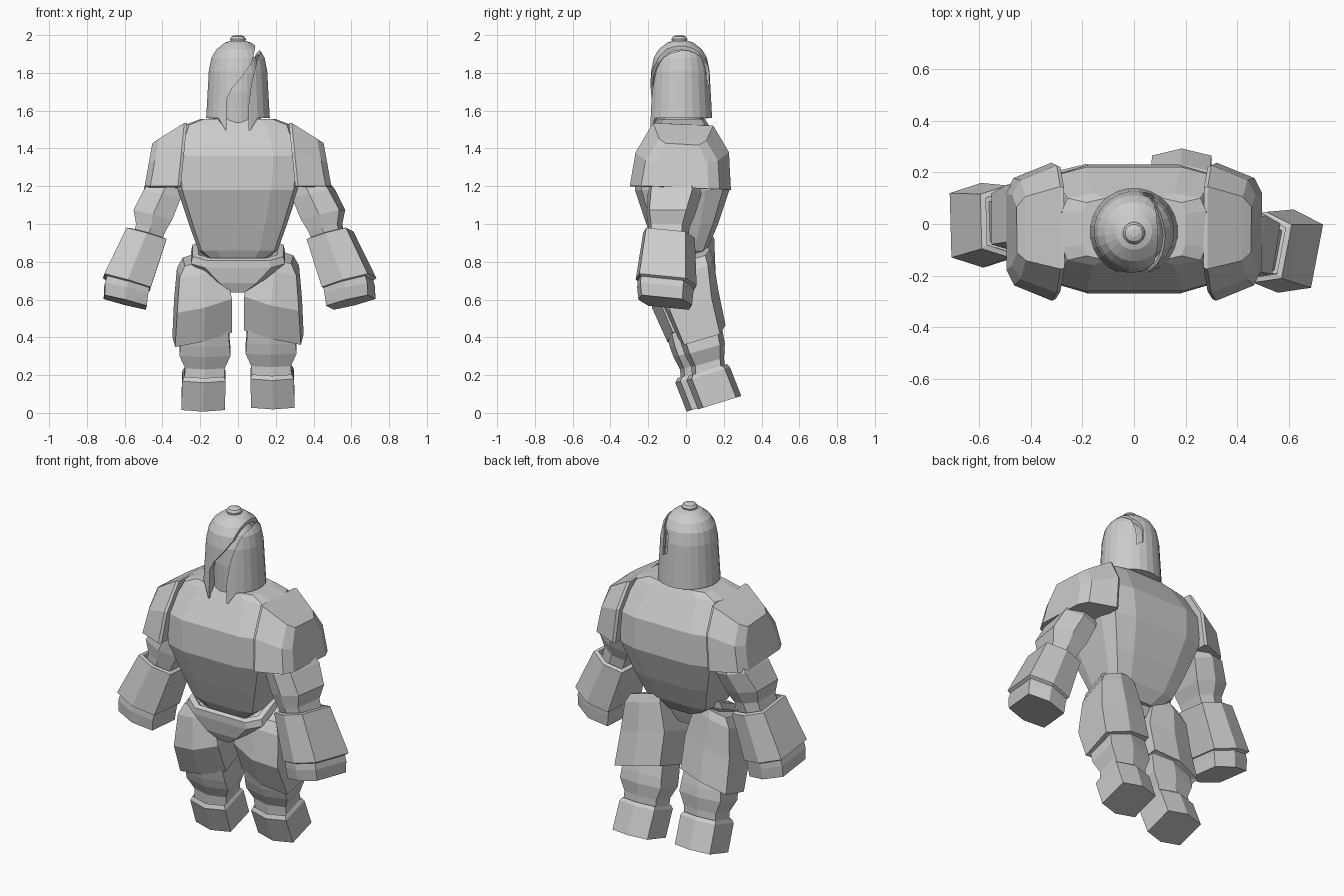
import bpy, bmesh, math
from mathutils import Matrix, Vector

if "Cube" in bpy.data.objects:
    bpy.data.objects.remove(bpy.data.objects["Cube"])

GREY = (0.6, 0.6, 0.6, 1)
mat = bpy.data.materials.new("plain_grey")
mat.use_nodes = True
mat.diffuse_color = GREY
mat.node_tree.nodes["Principled BSDF"].inputs["Base Color"].default_value = GREY

# Cross-sections: a box with ridged front and back, and two chamfered boxes
RIDGED = [(0, -1), (1, -.76), (1, .76), (0, 1), (-1, .76), (-1, -.76)]
CHAMFERED = [(-.7, -1), (.7, -1), (1, -.6), (1, .6), (.7, 1), (-.7, 1), (-1, .6), (-1, -.6)]
BARREL = [(-.55, -1), (.55, -1), (.92, -.86), (1, -.5), (1, .5), (.92, .86),
          (.55, 1), (-.55, 1), (-.92, .86), (-1, .5), (-1, -.5), (-.92, -.86)]


def skin(name, rings):
    """Join closed rings of points into a capped solid."""
    bm = bmesh.new()
    loops = [[bm.verts.new(p) for p in ring] for ring in rings]
    n = len(loops[0])
    for a, b in zip(loops, loops[1:]):
        for i in range(n):
            j = (i + 1) % n
            bm.faces.new((a[i], a[j], b[j], b[i]))
    bm.faces.new(loops[0])
    bm.faces.new(loops[-1])
    bmesh.ops.recalc_face_normals(bm, faces=bm.faces)
    mesh = bpy.data.meshes.new(name)
    bm.to_mesh(mesh)
    bm.free()
    mesh.materials.append(mat)
    obj = bpy.data.objects.new(name, mesh)
    bpy.context.collection.objects.link(obj)
    return obj


def limb(name, section, rings, pitch=0, roll=0, yaw=0, side=1, shift=(0, 0)):
    """Loft a section through (x, y, z, half width, half depth) rings."""
    rot = Matrix.Rotation(yaw, 3, 'Z') @ Matrix.Rotation(roll, 3, 'Y') @ Matrix.Rotation(pitch, 3, 'X')
    out = []
    for x, y, z, hx, hy in rings:
        pts = [Vector((x, y, z)) + rot @ Vector((u * hx, v * hy, 0)) for u, v in section]
        out.append([(p.x * side, p.y + shift[0], p.z + shift[1]) for p in pts])
    return skin(name, out)


def revolve(name, profile, y, sides=24, adjust=lambda p: p):
    """Turn a (radius, z) profile about a vertical axis."""
    rings = []
    for r, z in profile:
        angles = [math.tau * (i + .5) / sides for i in range(sides)]
        rings.append([adjust((r * math.cos(a), y + r * math.sin(a), z)) for a in angles])
    return skin(name, rings)


# Trunk
limb("torso", BARREL, [
    (0, -.03, .79, .12, .09), (0, -.025, .86, .21, .135), (0, -.02, 1.0, .26, .19),
    (0, -.02, 1.18, .32, .25), (0, -.02, 1.36, .34, .24),
    (0, -.02, 1.525, .28, .14), (0, -.02, 1.555, .2, .12)])
limb("pelvis", CHAMFERED, [
    (0, -.06, .67, .05, .08), (0, -.06, .73, .14, .105), (0, -.055, .82, .25, .125),
    (0, -.05, .86, .24, .13), (0, -.05, .865, .21, .11), (0, -.05, .82, .18, .09)], .42)


# Helmet: hollow bell with a curved slit, the head inside and a knob on top
def front_tip(p):
    return (p[0], p[1], p[2] - .065) if p[2] < 1.57 and p[1] < -.165 else p


helmet = revolve("helmet", [
    (.157, 1.56), (.17, 1.56), (.162, 1.7), (.156, 1.81), (.142, 1.88), (.115, 1.925),
    (.07, 1.96), (.025, 1.974), (.025, 1.955), (.065, 1.94), (.105, 1.905), (.128, 1.865),
    (.142, 1.8), (.148, 1.7)], -.03, adjust=front_tip)
slit = [(-.06, 1.4), (-.06, 1.66), (-.03, 1.72), (.03, 1.79), (.075, 1.86), (.09, 1.93), (.1, 2.0),
        (.15, 2.0), (.12, 1.91), (.1, 1.86), (.07, 1.74), (.055, 1.62), (.058, 1.4)]
front, middle = [[(x, y, z) for x, z in slit] for y in (-.4, -.05)]
rear = [(.09 + (x - .1) * .3, .13, 1.95 - (1.95 - z) * .35) for x, z in slit]
cutter = skin("slit_cutter", [front, middle, rear])
cutter.hide_render = True
mod = helmet.modifiers.new("slit", 'BOOLEAN')
mod.operation, mod.object, mod.solver = 'DIFFERENCE', cutter, 'EXACT'
bpy.context.view_layer.update()
done = bpy.data.meshes.new_from_object(helmet.evaluated_get(bpy.context.evaluated_depsgraph_get()))
helmet.modifiers.clear()
helmet.data = done
bpy.data.objects.remove(cutter)
revolve("head", [(.12, 1.5), (.13, 1.7), (.125, 1.8), (.1, 1.87), (.05, 1.92)], -.03)
revolve("helmet_knob", [(.038, 1.955), (.043, 1.98), (.034, 1.993), (.015, 2.0)], -.035, 16)

# Shoulder pad outline, front to back
PAD = [(-.26, 1.2), (-.23, 1.38), (-.14, 1.535), (.17, 1.52), (.25, 1.38), (.26, 1.18)]

for side, label in ((1, "left"), (-1, "right")):
    # Shoulder pad: rings shrink and lean outward
    pad = []
    for x, lean, sy, sz in ((.27, .1, 1, 1), (.285, .1, 1.03, 1), (.405, .18, .8, .75), (.435, .18, .57, .68)):
        ring = []
        for y, z in PAD:
            z = 1.2 + (z - 1.2) * sz
            ring.append((side * (x + lean * (1.53 - z)), y * sy - .03, z))
        pad.append(ring)
    skin(label + "_shoulder_pad", pad)

    # Arm: the right one hangs further back, the left one is turned inward
    back, yaw = ((0, 0), -.16) if side == 1 else ((.1, 0), 0)
    limb(label + "_upper_arm", RIDGED, [
        (.36, -.06, 1.24, .08, .12), (.4, -.06, 1.16, .1, .145), (.45, -.08, 1.05, .106, .13),
        (.462, -.09, .98, .08, .11), (.49, -.09, .9, .075, .1)], 0, -.24, yaw, side, back)
    limb(label + "_forearm", RIDGED, [
        (.5, -.09, .91, .085, .115), (.485, -.09, .945, .09, .12), (.487, -.09, .94, .11, .14),
        (.588, -.105, .69, .128, .165), (.59, -.105, .68, .11, .145)], -.1, -.28, yaw, side, back)
    limb(label + "_hand", RIDGED, [
        (.575, -.105, .72, .115, .15), (.592, -.11, .65, .118, .152),
        (.597, -.11, .585, .115, .145)], -.1, -.25, yaw, side, back)

    # Leg: the right one is slightly forward
    fwd = (0, -.008) if side == 1 else (-.06, -.02)
    limb(label + "_thigh_plate", RIDGED, [
        (.19, .03, .845, .1, .1), (.2, .025, .79, .12, .125), (.185, .025, .62, .15, .152),
        (.19, .085, .435, .155, .13), (.19, .085, .44, .135, .11)], .3, .25, 0, side, fwd)
    limb(label + "_leg", RIDGED, [
        (.17, .03, .6, .11, .11), (.175, .085, .4, .13, .115), (.175, .1, .345, .135, .11),
        (.175, .115, .275, .105, .09), (.18, .12, .2, .105, .09)], .28, 0, 0, side, fwd)
    limb(label + "_foot", RIDGED, [
        (.18, .115, .215, .1, .1), (.18, .115, .235, .105, .105), (.18, .118, .215, .115, .12),
        (.185, .178, .062, .115, .12)], .3, 0, 0, side, fwd)
